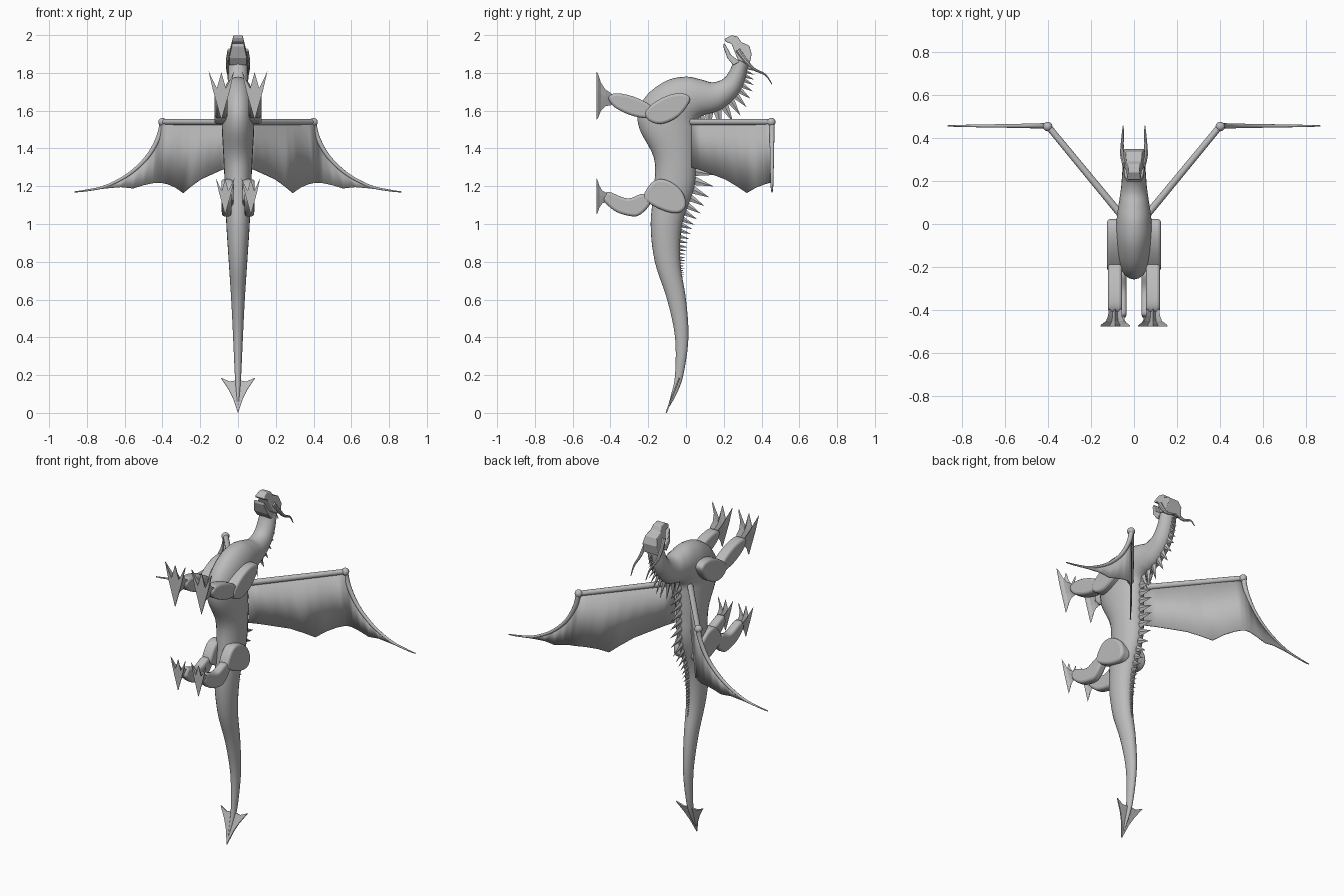
import bpy, bmesh, math
from mathutils import Vector

cube = bpy.data.objects.get("Cube")
if cube:
    bpy.data.objects.remove(cube)

grey = bpy.data.materials.new("stone_grey")
grey.use_nodes = True
COLOUR = (0.5, 0.5, 0.5, 1)
grey.diffuse_color = COLOUR
grey.node_tree.nodes["Principled BSDF"].inputs["Base Color"].default_value = COLOUR


def finish(name, bm, smooth=True, bevel=0, thick=0):
    bmesh.ops.recalc_face_normals(bm, faces=bm.faces)
    mesh = bpy.data.meshes.new(name)
    bm.to_mesh(mesh)
    bm.free()
    ob = bpy.data.objects.new(name, mesh)
    bpy.context.collection.objects.link(ob)
    mesh.materials.append(grey)
    if thick:
        mod = ob.modifiers.new("thickness", "SOLIDIFY")
        mod.thickness, mod.offset = thick, 0
    if bevel:
        mod = ob.modifiers.new("soft_edge", "BEVEL")
        mod.width, mod.segments = bevel, 3
    if smooth:
        bpy.ops.object.select_all(action="DESELECT")
        ob.select_set(True)
        bpy.context.view_layer.objects.active = ob
        bpy.ops.object.shade_smooth_by_angle(angle=math.radians(40))
    return ob


def spline(pts, steps=5, closed=False):
    """Smooth curve through points of any dimension."""
    n, out = len(pts), []
    get = (lambda i: pts[i % n]) if closed else (lambda i: pts[max(0, min(n - 1, i))])
    for i in range(n if closed else n - 1):
        a, b, c, d = (get(i + k) for k in (-1, 0, 1, 2))
        for s in range(steps):
            t = s / steps
            out.append([0.5 * (2 * q + (r - p) * t + (2 * p - 5 * q + 4 * r - u) * t * t
                               + (3 * q - p - 3 * r + u) * t ** 3) for p, q, r, u in zip(a, b, c, d)])
    return out if closed else out + [list(pts[-1])]


def loft(bm, rings):
    rows = [[bm.verts.new(p) for p in ring] for ring in rings]
    n = len(rows[0])
    for a, b in zip(rows, rows[1:]):
        for i in range(n):
            bm.faces.new((a[i], a[(i + 1) % n], b[(i + 1) % n], b[i]))
    bm.faces.new(rows[0])
    bm.faces.new(rows[-1])


def slab(name, outline, x0, x1, bevel=0.0, smooth=True, width=None):
    """Side profile in y-z, given a thickness in x."""
    bm = bmesh.new()
    f = width or (lambda z: 1)
    loft(bm, [[(x * f(z), y, z) for y, z in outline] for x in (x0, x1)])
    return finish(name, bm, smooth, bevel)


def tube(name, pts, r0, r1, sides=12):
    bm, rings = bmesh.new(), []
    pts = [Vector(p) for p in pts]
    for i, p in enumerate(pts):
        t = (pts[min(i + 1, len(pts) - 1)] - pts[max(i - 1, 0)]).normalized()
        u = t.cross(Vector((0.3, 0.2, 1))).normalized()
        v = t.cross(u)
        r = r0 + (r1 - r0) * i / (len(pts) - 1)
        rings.append([p + r * (u * math.cos(a) + v * math.sin(a))
                      for a in (2 * math.pi * k / sides for k in range(sides))])
    loft(bm, rings)
    return finish(name, bm)


# Body: belly edge (y, z), back edge (y, z), half width
stations = [
    (-.1, .02, -.095, .02, .003), (-.078, .1, -.045, .11, .01), (-.058, .2, -.012, .21, .017),
    (-.058, .4, .013, .4, .026), (-.1, .6, .0, .6, .036), (-.165, .8, -.03, .8, .049),
    (-.187, 1, -.02, 1, .062), (-.168, 1.2, .045, 1.2, .07), (-.17, 1.35, .052, 1.35, .077),
    (-.245, 1.5, .055, 1.48, .085), (-.253, 1.6, .056, 1.53, .086), (-.2, 1.69, .064, 1.555, .086),
    (-.1, 1.76, .08, 1.57, .084), (0, 1.78, .105, 1.58, .077), (.08, 1.765, .145, 1.59, .068),
    (.14, 1.75, .2, 1.615, .06), (.2, 1.77, .27, 1.68, .055), (.235, 1.82, .31, 1.76, .052),
    (.252, 1.87, .335, 1.87, .048)]
path = spline(stations)
bm, rings = bmesh.new(), []
for fy, fz, by, bz, hx in path:
    ring = []
    for k in range(24):
        a = 2 * math.pi * k / 24
        s = (1 + math.cos(a)) / 2
        ring.append((hx * math.sin(a), by + (fy - by) * s, bz + (fz - bz) * s))
    rings.append(ring)
loft(bm, rings)
finish("body", bm)

# Back spikes: size swells from the tail to the shoulders, shrinks up the neck
bm = bmesh.new()
back = [Vector((0, p[2], p[3])) for p in spline(stations, 40)]
travel = 0
for a, b in zip(back, back[1:]):
    if not 0.72 < a.z < 1.84:
        continue
    size = min(0.1, 0.012 + (a.z - 0.72) * 0.17) if a.z < 1.6 else 0.1 - (a.z - 1.6) * 0.28
    travel += (b - a).length
    if travel < size * 0.48:
        continue
    travel = 0
    t = (b - a).normalized()
    out = Vector((0, t.z, -t.y))
    side = Vector((1, 0, 0)) * size * 0.1
    root = a - out * 0.01
    base = [bm.verts.new(p) for p in (root + t * size * .25, root + side, root - t * size * .25, root - side)]
    tip = bm.verts.new(a + out * size - t * size * 0.2)
    for i in range(4):
        bm.faces.new((base[i], base[(i + 1) % 4], tip))
    bm.faces.new(base)
finish("back_spikes", bm, smooth=False)

# Tail barb: flat arrowhead leaning with the tail
half = [(0, 0), (.025, .075), (.05, .125), (.09, .185), (.045, .165), (.014, .17)]
bm = bmesh.new()
bm.faces.new([bm.verts.new((x, -.105 + z * .38, z))
              for x, z in half + [(-x, z) for x, z in reversed(half[1:])]])
finish("tail_barb", bm, smooth=False, thick=0.008)

# Head: skull and open jaw, narrowing towards the snout
taper = lambda z: 1 - max(0, z - 1.88) * 4.6
slab("skull", [(.335, 1.84), (.348, 1.9), (.335, 1.945), (.292, 1.962), (.275, 1.992), (.24, 2),
               (.203, 1.978), (.21, 1.965), (.24, 1.955), (.275, 1.87)], -.054, .054, .005, False, taper)
slab("lower_jaw", [(.25, 1.84), (.218, 1.88), (.197, 1.94), (.2, 1.957), (.212, 1.945),
                   (.238, 1.895), (.285, 1.86)], -.048, .048, .004, False, taper)

# Limb outlines (y, z): upper leg, lower leg
fore_upper = [(.02, 1.65), (.005, 1.685), (-.06, 1.69), (-.14, 1.66), (-.215, 1.6),
              (-.2, 1.55), (-.13, 1.53), (-.04, 1.57)]
fore_lower = [(-.41, 1.67), (-.37, 1.692), (-.28, 1.675), (-.19, 1.63), (-.165, 1.58),
              (-.2, 1.56), (-.29, 1.575), (-.38, 1.62)]
hind_upper = [(0, 1.1), (-.02, 1.17), (-.08, 1.222), (-.14, 1.237), (-.19, 1.21),
              (-.225, 1.14), (-.18, 1.1), (-.1, 1.065), (-.035, 1.06)]
hind_lower = [(-.435, 1.14), (-.41, 1.17), (-.31, 1.135), (-.23, 1.16), (-.185, 1.13), (-.2, 1.09),
              (-.25, 1.045), (-.3, 1.043), (-.37, 1.065), (-.425, 1.11)]
# Foot outline: three claws up and a heel spur down, unit half width and height
claws = [(0, -1), (.35, -.35), (.65, .2), (1, 1), (.6, .55), (.35, .3),
         (0, .95), (-.35, .3), (-.6, .55), (-1, 1), (-.65, .2), (-.35, -.35)]


def foot(name, cx, ankle_y, ankle_z, mid_z, hx, hz):
    bm, rings = bmesh.new(), []
    for f, sx, sz in ((0, 1, 1), (.12, .93, .9), (.3, .62, .58), (.6, .48, .34), (1, .42, .24)):
        y = -.475 + f * (ankle_y + .475)
        z = mid_z + (ankle_z - mid_z) * f
        rings.append([(cx + px * hx * sx, y, z + pz * hz * sz) for px, pz in claws])
    loft(bm, rings)
    finish(name, bm, smooth=False)


# Wing columns: x, y, top z, bottom z
wing = [(.05, .03, 1.54, 1.3), (.09, .078, 1.54, 1.285), (.15, .151, 1.54, 1.258), (.2, .212, 1.54, 1.235),
        (.25, .273, 1.54, 1.198), (.29, .322, 1.54, 1.165), (.33, .37, 1.54, 1.193), (.37, .415, 1.54, 1.21),
        (.4, .44, 1.54, 1.217), (.42, .452, 1.46, 1.218), (.45, .455, 1.395, 1.216), (.5, .455, 1.33, 1.205),
        (.555, .455, 1.28, 1.188), (.62, .455, 1.235, 1.195), (.7, .455, 1.2, 1.188), (.8, .455, 1.18, 1.175)]

for sign, side in ((1, "left"), (-1, "right")):
    # Legs and feet
    for part, outline, x0, x1 in (("front_thigh", fore_upper, .05, .125), ("front_shin", fore_lower, .056, .12),
                                  ("rear_thigh", hind_upper, .025, .088), ("rear_shin", hind_lower, .035, .085)):
        slab(f"{side}_{part}", spline(outline, 5, True), sign * x0, sign * x1, .014)
    foot(f"{side}_front_foot", sign * .088, -.395, 1.66, 1.68, .068, .13)
    foot(f"{side}_rear_foot", sign * .068, -.42, 1.14, 1.147, .05, .098)

    # Wing arm, elbow knob, curved finger and membrane
    tube(f"{side}_wing_arm", [(sign * .05, .03, 1.54), (sign * .4, .455, 1.54)], .017, .015)
    bm = bmesh.new()
    bmesh.ops.create_uvsphere(bm, u_segments=16, v_segments=10, radius=.022)
    bmesh.ops.translate(bm, verts=bm.verts, vec=(sign * .4, .452, 1.54))
    finish(f"{side}_wing_elbow", bm)
    finger = [(.4, 1.54), (.42, 1.46), (.48, 1.355), (.58, 1.262), (.7, 1.2), (.8, 1.178), (.865, 1.17)]
    tube(f"{side}_wing_finger", [(sign * x, .455, z) for x, z in spline(finger)], .015, .003)
    bm = bmesh.new()
    cols = [[bm.verts.new((sign * x, y, z)) for z in (top, low)] for x, y, top, low in wing]
    for a, b in zip(cols, cols[1:]):
        bm.faces.new((a[0], b[0], b[1], a[1]))
    finish(f"{side}_wing_membrane", bm, thick=.006)

    # Horn sweeping back from the brow
    horn = [(.042, .275, 1.92), (.054, .32, 1.86), (.055, .36, 1.82), (.052, .42, 1.79), (.05, .455, 1.74)]
    tube(f"{side}_horn", [(sign * x, y, z) for x, y, z in spline(horn, 4)], .014, .002, 8)
